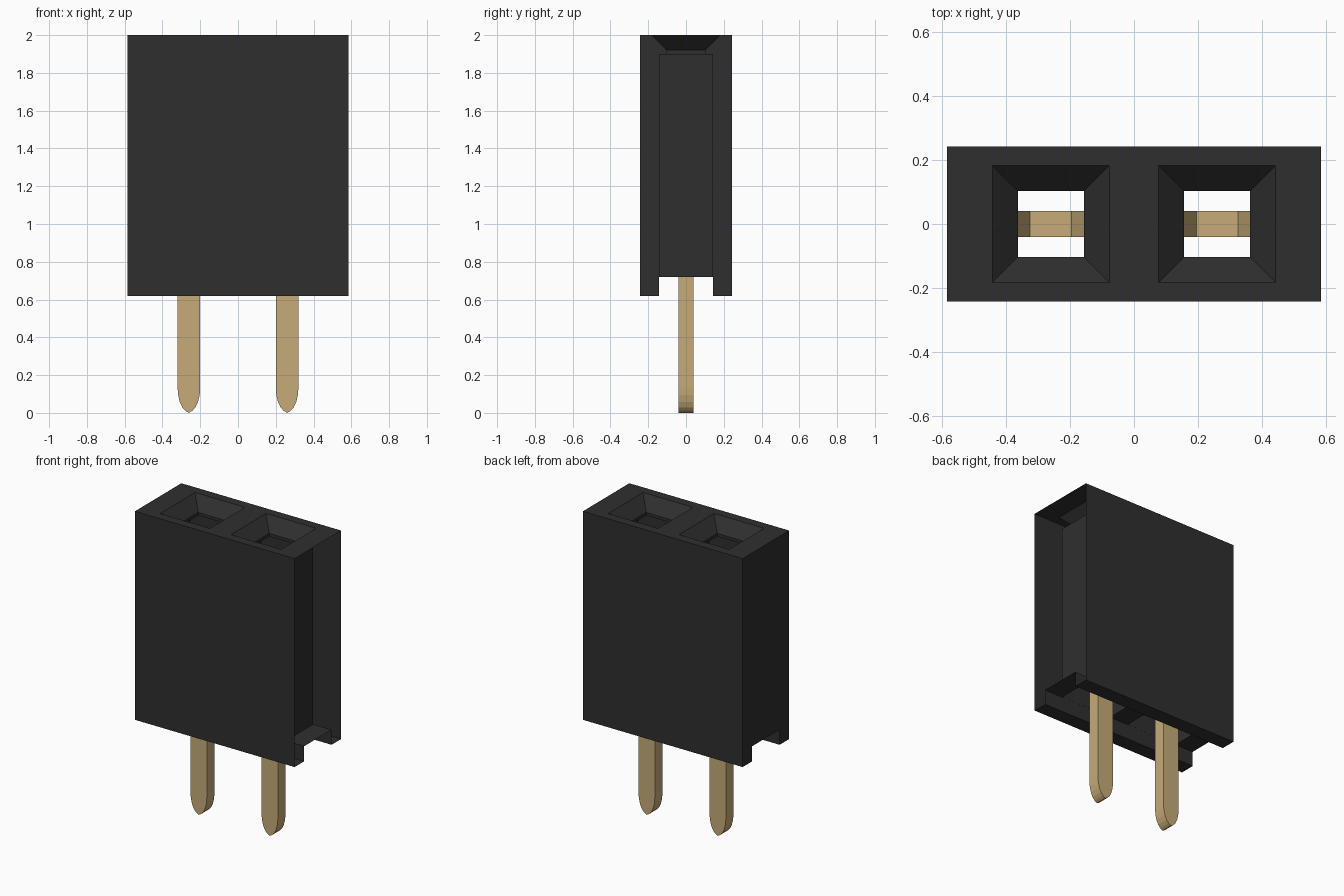
import bpy, bmesh, math

cube = bpy.data.objects.get("Cube")
if cube:
    bpy.data.objects.remove(cube, do_unlink=True)


def material(name, rgb, rough):
    m = bpy.data.materials.new(name)
    m.use_nodes = True
    m.diffuse_color = (*rgb, 1)
    bsdf = m.node_tree.nodes["Principled BSDF"]
    bsdf.inputs["Base Color"].default_value = (*rgb, 1)
    bsdf.inputs["Roughness"].default_value = rough
    return m


black = material("black plastic", (0.028, 0.028, 0.028), 0.6)
gold = material("pale gold metal", (0.57, 0.41, 0.19), 0.4)


def loft(name, rings, mat):
    """Solid skinned through a list of rings with equal point counts."""
    bm = bmesh.new()
    loops = [[bm.verts.new(p) for p in ring] for ring in rings]
    n = len(loops[0])
    for a, b in zip(loops, loops[1:]):
        for i in range(n):
            j = (i + 1) % n
            bm.faces.new((a[i], a[j], b[j], b[i]))
    bm.faces.new(loops[0][::-1])
    bm.faces.new(loops[-1])
    bmesh.ops.recalc_face_normals(bm, faces=bm.faces)
    mesh = bpy.data.meshes.new(name)
    bm.to_mesh(mesh)
    bm.free()
    mesh.materials.append(mat)
    obj = bpy.data.objects.new(name, mesh)
    bpy.context.collection.objects.link(obj)
    return obj


HX, HY, BOTTOM, CEIL, TOP = 0.585, 0.243, 0.62, 0.72, 2.0
SLOT, PITCH = 0.143, 0.26

# Housing: notched cross-section extruded along x
half = [(SLOT, CEIL), (SLOT, BOTTOM), (HY, BOTTOM), (HY, TOP)]
section = half + [(-y, z) for y, z in reversed(half)]
housing = loft("housing", [[(x, y, z) for y, z in section] for x in (-HX, HX)], black)

# Socket cavities: wide chamber, narrow neck and flared mouth
stations = [(0.19, 0.1425, 0.68), (0.19, 0.1425, 1.9), (0.103, 0.103, 1.9),
            (0.103, 0.103, 1.92), (0.203, 0.203, 2.02)]
for side in (-1, 1):
    rings = [[(side * PITCH + sx * hx, sy * hy, z)
              for sx, sy in ((-1, -1), (1, -1), (1, 1), (-1, 1))]
             for hx, hy, z in stations]
    cutter = loft("socket_cutter", rings, black)
    cutter.hide_render = True
    mod = housing.modifiers.new("socket", 'BOOLEAN')
    mod.operation = 'DIFFERENCE'
    mod.solver = 'EXACT'
    mod.object = cutter
    bpy.context.view_layer.objects.active = housing
    bpy.ops.object.modifier_apply(modifier=mod.name)
    bpy.data.objects.remove(cutter, do_unlink=True)

# The left end of the housing is open, leaving a thin shell
bm = bmesh.new()
bm.from_mesh(housing.data)
end = [f for f in bm.faces if f.normal.x > 0.9 and f.calc_center_median().x > HX - 0.01]
bmesh.ops.delete(bm, geom=end, context='FACES')
bm.to_mesh(housing.data)
bm.free()

# Contact pins: rounded point, flat shank and a two-pronged fork in the socket
W, T, TIP = 0.06, 0.04, 0.13
point = [(W * math.sin(math.radians(a)), 0.005 + TIP * (1 - math.cos(math.radians(a))))
         for a in (18, 36, 54, 72, 90)]
outer = point + [(W, 0.8), (0.15, 0.94), (0.15, 1.35), (0.125, 1.7)]
inner = [(0.105, 1.7), (0.12, 1.35), (0.11, 0.98), (0.065, 0.88)]
right_half = outer + inner
outline = [(0, 0)] + right_half + [(-x, z) for x, z in reversed(right_half)]
for side, label in ((-1, "right"), (1, "left")):
    loft(label + "_pin", [[(side * PITCH + x, y, z) for x, z in outline] for y in (-T, T)], gold)
